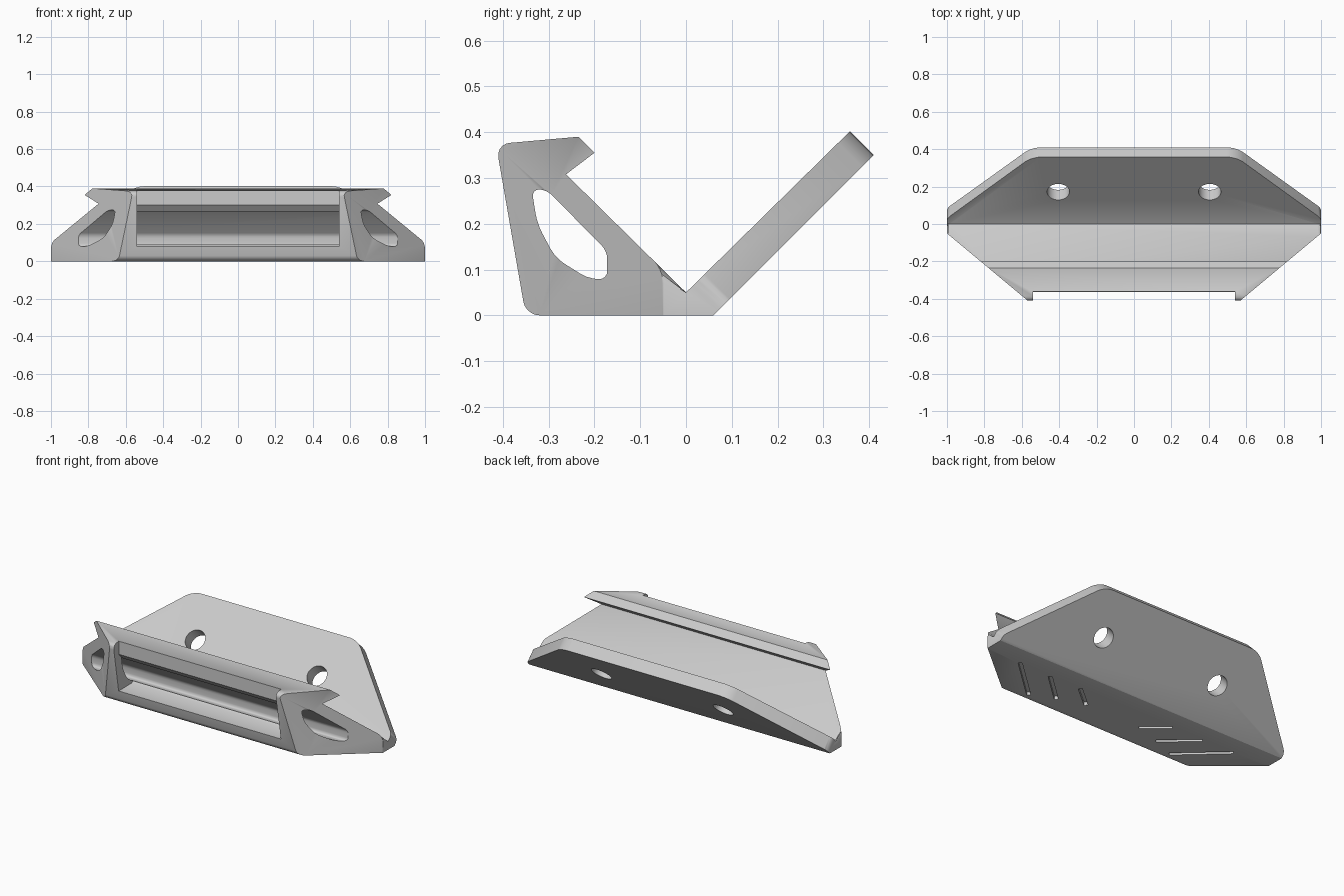
import bpy, bmesh, math
from mathutils import Vector, Matrix

cube = bpy.data.objects.get("Cube")
if cube:
    bpy.data.objects.remove(cube)

grey = bpy.data.materials.new("light_grey")
grey.use_nodes = True
COLOR = (0.6, 0.6, 0.6, 1)
grey.diffuse_color = COLOR
grey.node_tree.nodes["Principled BSDF"].inputs["Base Color"].default_value = COLOR


def prism(profile, x0, x1):
    """Extrude a (y, z) profile along x."""
    bm = bmesh.new()
    face = bm.faces.new([bm.verts.new((x0, y, z)) for y, z in profile])
    out = bmesh.ops.extrude_face_region(bm, geom=[face])
    moved = [v for v in out["geom"] if isinstance(v, bmesh.types.BMVert)]
    bmesh.ops.translate(bm, verts=moved, vec=(x1 - x0, 0, 0))
    bmesh.ops.recalc_face_normals(bm, faces=bm.faces)
    return bm


def finish(bm, name, cutter=False):
    mesh = bpy.data.meshes.new(name)
    bm.to_mesh(mesh)
    bm.free()
    mesh.materials.append(grey)
    obj = bpy.data.objects.new(name, mesh)
    bpy.context.collection.objects.link(obj)
    if cutter:
        obj.hide_render = True
        obj.hide_viewport = True
    return obj


def cut(target, cutter):
    mod = target.modifiers.new("cut_" + cutter.name, "BOOLEAN")
    mod.operation = "DIFFERENCE"
    mod.solver = "EXACT"
    mod.object = cutter


def slice_off(bm, point, normal):
    """Remove everything beyond a plane and cap the cut."""
    geom = bm.verts[:] + bm.edges[:] + bm.faces[:]
    out = bmesh.ops.bisect_plane(bm, geom=geom, plane_co=point, plane_no=normal,
                                 clear_outer=True)
    edges = [e for e in out["geom_cut"] if isinstance(e, bmesh.types.BMEdge)]
    bmesh.ops.edgeloop_fill(bm, edges=edges)


def round_edges(bm, rule, radius, segments=5):
    edges = []
    for e in bm.edges:
        a, b = e.verts
        if rule((b.co - a.co).normalized(), (a.co + b.co) / 2):
            edges.append(e)
    bmesh.ops.bevel(bm, geom=edges, offset=radius, segments=segments,
                    profile=0.5, affect="EDGES", clamp_overlap=True)


# Body: hook in front, flat foot, tilted flap behind
body_profile = [(-0.35, 0), (0.06, 0), (0.41, 0.35), (0.358, 0.402), (0, 0.05),
                (-0.262, 0.308), (-0.2, 0.355), (-0.235, 0.39), (-0.415, 0.374)]
bm = prism(body_profile, -1, 1)
across = Vector((0, 1, -1)).normalized()
for s in (-1, 1):
    # upright cut on the hook end, then a cut square to the flap
    slice_off(bm, (s, -0.05, 0), Vector((s * 0.35, -0.42, 0)).normalized())
    corner, tip = Vector((s, 0.03, 0.08)), Vector((s * 0.54, 0.36, 0.41))
    normal = (tip - corner).cross(across)
    slice_off(bm, corner, normal.normalized() * math.copysign(1, normal.x * s))
bmesh.ops.recalc_face_normals(bm, faces=bm.faces)
round_edges(bm, lambda d, m: abs(d.x) > 0.99 and m.y < -0.3, 0.03)
round_edges(bm, lambda d, m: abs(d.dot(across)) > 0.99 and abs(m.x) > 0.5
            and m.y > 0.3, 0.05)
round_edges(bm, lambda d, m: abs(d.dot(across)) > 0.99 and abs(m.x) > 0.98
            and m.y < 0.1, 0.03)
round_edges(bm, lambda d, m: abs(d.z) > 0.99 and abs(m.x) > 0.98, 0.06)
body = finish(bm, "bracket_body")

# Lengthwise window, rounded at its corners
bm = prism([(-0.337, 0.275), (-0.305, 0.275), (-0.172, 0.14), (-0.172, 0.08),
            (-0.21, 0.078), (-0.285, 0.125), (-0.325, 0.2)], -1.2, 1.2)
round_edges(bm, lambda d, m: abs(d.x) > 0.99 and (m.z > 0.25 or m.y > -0.18), 0.02, 4)
round_edges(bm, lambda d, m: abs(d.x) > 0.99 and -0.33 < m.y < -0.2
            and m.z < 0.22, 0.03, 3)
cut(body, finish(bm, "window_cutter", True))

# Front pocket opening into the window
bm = prism([(-0.5, 0.08), (-0.24, 0.08), (-0.21, 0.1), (-0.2, 0.13), (-0.31, 0.24),
            (-0.362, 0.3), (-0.362, 0.5), (-0.5, 0.5)], -0.54, 0.54)
cut(body, finish(bm, "pocket_cutter", True))

# Softened outer edges
bevel = body.modifiers.new("soft_edges", "BEVEL")
bevel.width = 0.012
bevel.segments = 3
bevel.limit_method = "ANGLE"
bevel.angle_limit = math.radians(35)

# Screw holes square to the flap, and slanted grooves under the foot
bm = bmesh.new()
tilt = Matrix.Rotation(math.radians(45), 4, "X")
grooves = [((0.76, -0.06), (0.50, -0.297)), ((0.542, -0.066), (0.355, -0.236)),
           ((0.328, -0.065), (0.189, -0.181))]
for s in (-1, 1):
    hole = Matrix.Translation((s * 0.405, 0.195, 0.195)) @ tilt
    bmesh.ops.create_cone(bm, cap_ends=True, segments=40, radius1=0.06, radius2=0.06,
                          depth=0.25, matrix=hole)
    for (xa, ya), (xb, yb) in grooves:
        a, b = Vector((s * xa, ya, 0)), Vector((s * xb, yb, 0))
        d = b - a
        place = (Matrix.Translation((a + b) / 2)
                 @ Matrix.Rotation(math.atan2(d.y, d.x), 4, "Z")
                 @ Matrix.Diagonal((d.length, 0.022, 0.04, 1)))
        bmesh.ops.create_cube(bm, size=1, matrix=place)
cut(body, finish(bm, "hole_and_groove_cutter", True))

# Smooth shading with crisp edges
bpy.context.view_layer.objects.active = body
body.select_set(True)
for mod in [m.name for m in body.modifiers]:
    bpy.ops.object.modifier_apply(modifier=mod)
bpy.ops.object.shade_smooth_by_angle(angle=math.radians(35))
